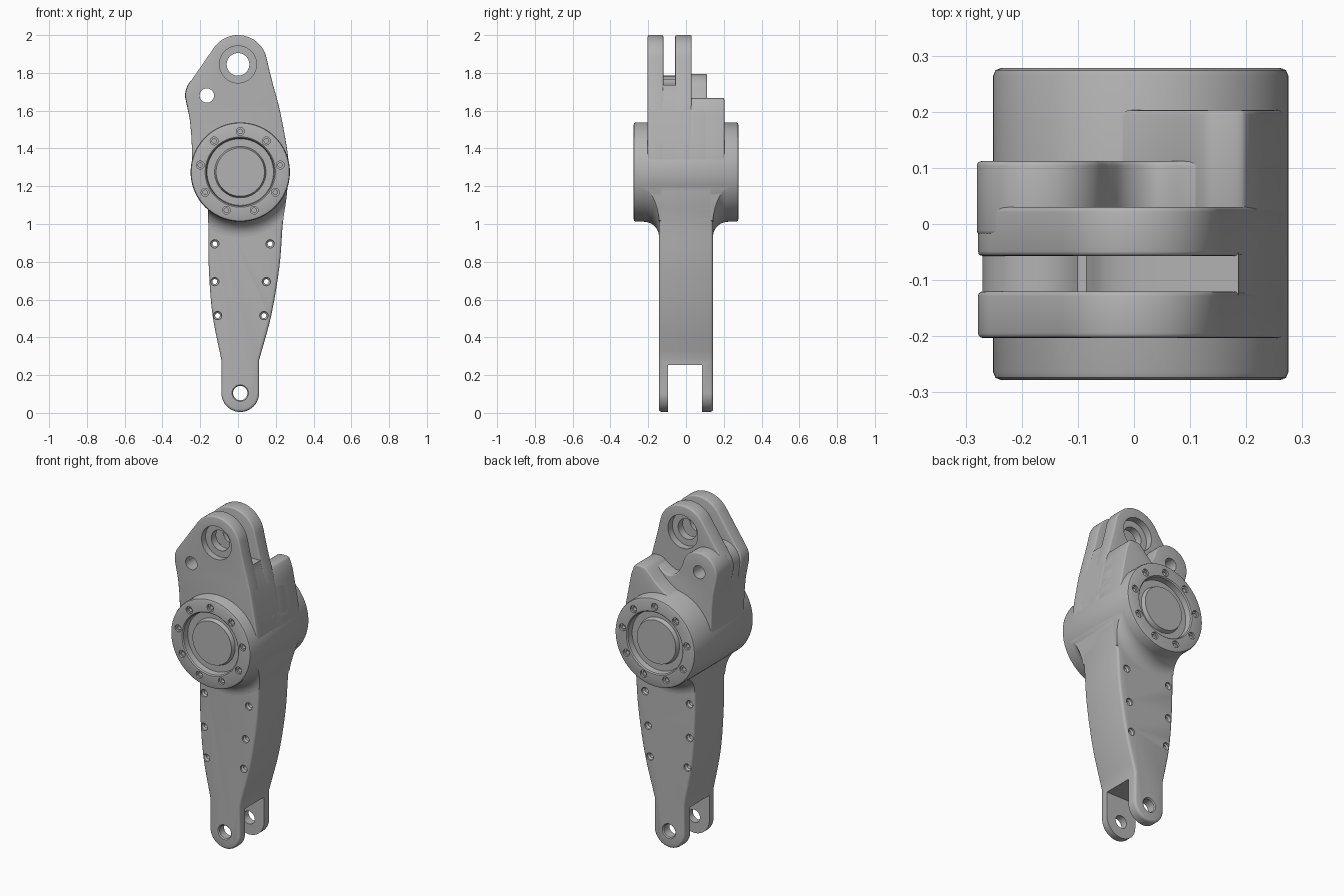
import bpy, bmesh, math
from mathutils import Vector

cube = bpy.data.objects.get("Cube")
if cube:
    bpy.data.objects.remove(cube)

metal = bpy.data.materials.new("cast_grey")
metal.use_nodes = True
GREY = (0.45, 0.45, 0.45, 1)
metal.diffuse_color = GREY
metal.node_tree.nodes["Principled BSDF"].inputs["Base Color"].default_value = GREY

HUB = (0.012, 1.275)      # hub axis, x and z
PIN = (0.0, 1.845)        # top pin axis
EAR = (-0.165, 1.68)      # side ear axis
FOOT = (0.012, 0.105)     # bottom fork axis


def arc(c, r, a0, a1, n=16):
    return [(c[0] + r * math.cos(math.radians(a0 + (a1 - a0) * i / n)),
             c[1] + r * math.sin(math.radians(a0 + (a1 - a0) * i / n))) for i in range(n + 1)]


def spline(pts, n=5):
    """Smooth curve through the points."""
    p = [Vector(q) for q in pts]
    p = [p[0] * 2 - p[1]] + p + [p[-1] * 2 - p[-2]]
    out = []
    for a, b, c, d in zip(p, p[1:], p[2:], p[3:]):
        for i in range(n):
            t = i / n
            out.append(tuple((b * 2 + (c - a) * t + (a * 2 - b * 5 + c * 4 - d) * t * t
                              + (b * 3 - a - c * 3 + d) * t ** 3) / 2))
    return out + [tuple(pts[-1])]


def make(name, bm):
    bmesh.ops.recalc_face_normals(bm, faces=bm.faces)
    me = bpy.data.meshes.new(name)
    bm.to_mesh(me)
    bm.free()
    me.materials.append(metal)
    ob = bpy.data.objects.new(name, me)
    bpy.context.collection.objects.link(ob)
    return ob


def prism(name, outline, y0, y1, bevel=0.014):
    """Outline in x and z, extruded along y with rounded rims."""
    bm = bmesh.new()
    face = bm.faces.new([bm.verts.new((x, y0, z)) for x, z in outline])
    ext = bmesh.ops.extrude_face_region(bm, geom=[face])
    bmesh.ops.translate(bm, vec=(0, y1 - y0, 0),
                        verts=[v for v in ext["geom"] if isinstance(v, bmesh.types.BMVert)])
    ob = make(name, bm)
    if bevel:
        m = ob.modifiers.new("rims", "BEVEL")
        m.width, m.segments, m.limit_method, m.angle_limit = bevel, 3, "ANGLE", math.radians(50)
    return ob


def lathe(bm, profile, c, seg=32):
    """Closed solid turned about the y axis through c; profile holds (radius, y)."""
    rings = []
    for r, y in profile:
        if r == 0:
            rings.append([bm.verts.new((c[0], y, c[1]))] * seg)
        else:
            rings.append([bm.verts.new((x, y, z)) for x, z in arc(c, r, 0, 360, seg)[:-1]])
    for a, b in zip(rings, rings[1:]):
        for i in range(seg):
            j = (i + 1) % seg
            bm.faces.new(list(dict.fromkeys((a[i], a[j], b[j], b[i]))))


def both_ends(half):
    """Mirror a front half profile to the back."""
    return half + [(r, -y) for r, y in reversed(half)]


def boolean(ob, cutter, op="DIFFERENCE"):
    m = ob.modifiers.new("cut", "BOOLEAN")
    m.operation, m.solver, m.object = op, "EXACT", cutter
    cutter.hide_render = True


# Hub with recessed faces
hub_half = [(0, -.262), (.128, -.262), (.136, -.238), (.176, -.238), (.18, -.272),
            (.186, -.278), (.249, -.278), (.259, -.274), (.263, -.264)]
bm = bmesh.new()
lathe(bm, both_ends(hub_half), HUB, 96)
hub = make("hub", bm)

# Leg outline
foot_r = 0.1
right = spline([(.268, 1.3), (.258, 1.15), (.237, 1.0), (.22, .78), (.177, .52), (.112, .28)])
left = spline([(-.088, .28), (-.135, .52), (-.155, .78), (-.158, 1.05), (-.165, 1.3)])
leg_outline = right + arc(FOOT, foot_r, 0, -180, 24) + left
leg = prism("leg", leg_outline, -.143, .143)

# Fillet that blends the hub into the leg
blend_half = [(0, -.223)] + arc((.343, -.223), .08, 180, 90, 10)
bm = bmesh.new()
lathe(bm, both_ends(blend_half), HUB, 96)
blend = make("hub_fillet", bm)
blend_limit = prism("fillet_limit", leg_outline, -.4, .4, 0)
boolean(blend, blend_limit, "INTERSECT")

# Upper clevis plates
side_left = spline([(-.256, 1.56), (-.246, 1.45), (-.242, 1.275)])
side_right = [(.262, 1.275), (.268, 1.32), (.256, 1.42), (.222, 1.6)]
ear_start = arc(EAR, .113, 145, 186, 10)
plate_outline = (spline(side_right + [(.185, 1.74), (.167, 1.81)]) + arc(PIN, .155, 14, 145, 32)
                 + ear_start + side_left)
plates = [prism("front_clevis_plate", plate_outline, -.203, -.12),
          prism("rear_clevis_plate", plate_outline, -.057, .03)]

# Slot floor between the plates
floor = spline([(.186, 1.735), (.1, 1.735), (0, 1.735), (-.05, 1.745), (-.085, 1.767)])
slot_core = prism("slot_core", spline(side_right + [(.188, 1.72)]) + floor
                  + arc(EAR, .105, 52, 186, 24) + side_left, -.18, .012, 0)

# Side ear with the saddle beside it
saddle = spline([(.2, 1.655), (.15, 1.663), (.1, 1.64), (.04, 1.61), (-.015, 1.635), (-.05, 1.69)])
ear = prism("side_ear", spline(side_right) + saddle + arc(EAR, .115, 25, 186, 28) + side_left,
            -.02, .112)

# Rear horn sweeping down to the hub
sweep = spline([(.205, 1.648), (.19, 1.664), (.145, 1.665), (.115, 1.65), (.05, 1.585),
                (-.03, 1.53), (-.12, 1.48), (-.2, 1.4), (-.23, 1.275)])
horn = prism("rear_horn", spline(side_right) + sweep, .02, .203)

# Bolt sockets around both hub faces
bm = bmesh.new()
for s in (-1, 1):
    for c in arc(HUB, .215, 90, 450, 9)[:-1]:
        lathe(bm, [(0, s * .32), (.021, s * .32), (.021, s * .266), (.012, s * .266),
                   (.012, s * .245), (0, s * .245)], c, 16)
boolean(hub, make("bolt_cutter", bm))

# Countersunk leg holes, foot hole and fork gap
bm = bmesh.new()
rows = [(.895, -.123, .17), (.695, -.123, .15), (.515, -.108, .137)]
for z, xa, xb in rows:
    for x in (xa, xb):
        lathe(bm, both_ends([(0, -.2), (.022, -.2), (.022, -.133), (.013, -.125)]), (x, z), 20)
lathe(bm, both_ends([(0, -.2), (.044, -.2), (.044, -.143), (.038, -.137)]), FOOT, 32)
leg_cutter = make("leg_hole_cutter", bm)
gap = prism("fork_gap_cutter", [(-.4, -.2), (.4, -.2), (.4, .253), (-.4, .253)], -.094, .086, 0)
boolean(leg, leg_cutter)
boolean(leg, gap)

# Stepped pin bore and ear hole
bm = bmesh.new()
lathe(bm, [(0, -.3), (.098, -.3), (.098, -.165), (.06, -.165), (.06, -.012),
           (.098, -.012), (.098, .3), (0, .3)], PIN, 48)
lathe(bm, both_ends([(0, -.3), (.038, -.3)]), EAR, 32)
bore = make("bore_cutter", bm)
for part in plates + [slot_core, ear]:
    boolean(part, bore)

# Bake modifiers, drop the cutters, smooth the curved surfaces
parts = [hub, leg, blend, slot_core, ear, horn] + plates
deps = bpy.context.evaluated_depsgraph_get()
baked = [bpy.data.meshes.new_from_object(p.evaluated_get(deps)) for p in parts]
for p, me in zip(parts, baked):
    p.modifiers.clear()
    p.data = me
for ob in list(bpy.context.collection.objects):
    if ob.hide_render and ob.name.endswith(("cutter", "limit")):
        bpy.data.objects.remove(ob)
for ob in bpy.context.view_layer.objects:
    ob.select_set(ob in parts)
bpy.context.view_layer.objects.active = hub
bpy.ops.object.shade_smooth_by_angle(angle=math.radians(35))
